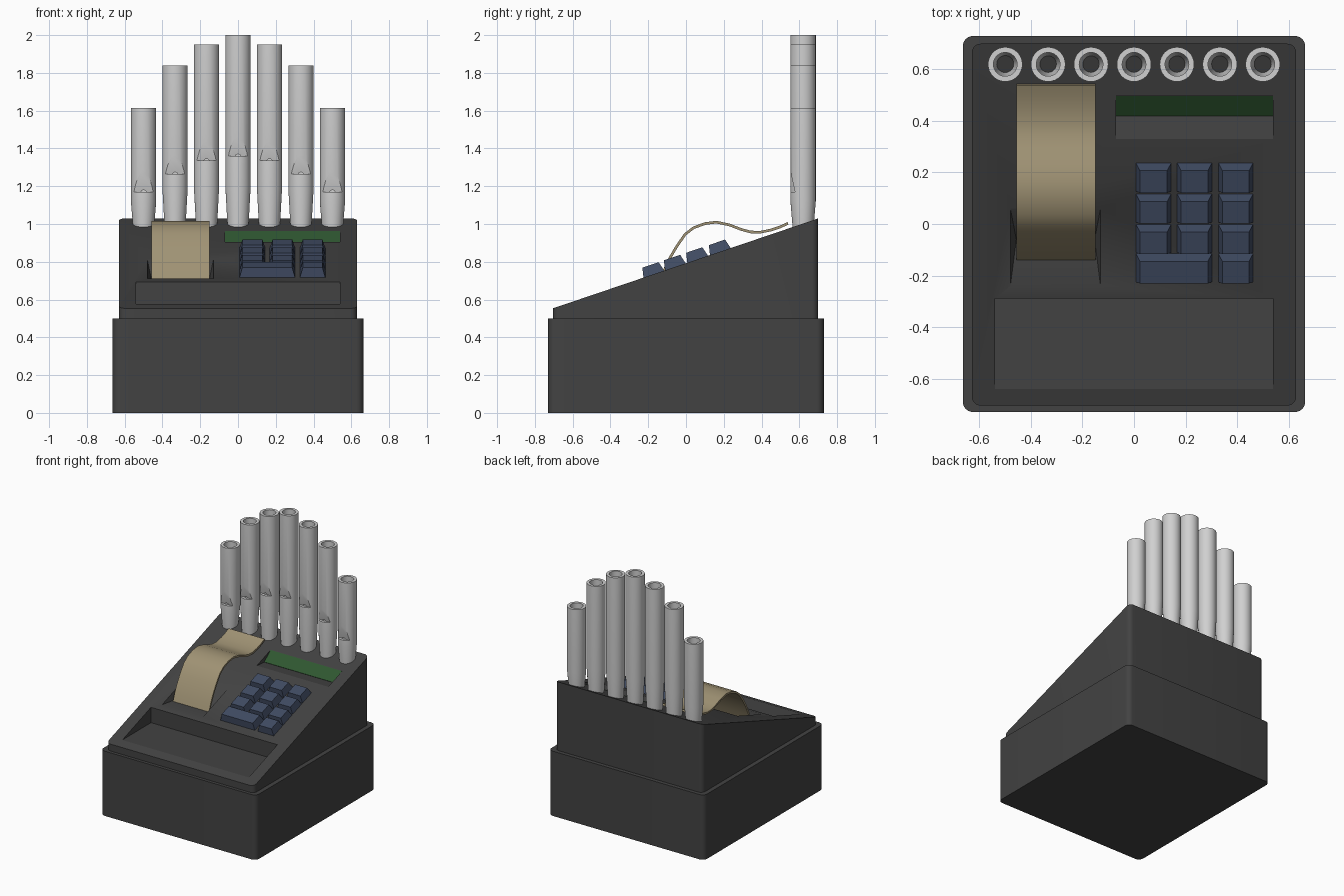
import bpy, bmesh, math
from mathutils import Vector

if "Cube" in bpy.data.objects:
    bpy.data.objects.remove(bpy.data.objects["Cube"])


def material(name, rgb):
    m = bpy.data.materials.new(name)
    m.diffuse_color = (*rgb, 1)
    m.use_nodes = True
    m.node_tree.nodes["Principled BSDF"].inputs["Base Color"].default_value = m.diffuse_color
    return m


CASE = material("charcoal", (0.055, 0.055, 0.055))
PIPE = material("light_grey", (0.63, 0.63, 0.63))
PAPER = material("tan_paper", (0.35, 0.29, 0.175))
KEY = material("slate_blue", (0.052, 0.072, 0.125))
SCREEN = material("screen_green", (0.028, 0.095, 0.03))


def slope(y):
    """Height of the sloped console top."""
    return 0.555 + 0.339 * (y + 0.7)


def finish(bm, name, mat=None):
    bmesh.ops.recalc_face_normals(bm, faces=bm.faces)
    me = bpy.data.meshes.new(name)
    bm.to_mesh(me)
    bm.free()
    ob = bpy.data.objects.new(name, me)
    bpy.context.collection.objects.link(ob)
    if mat:
        me.materials.append(mat)
    return ob


def skin(rings, closed=False):
    """Join rings of points with quads; cap the ends unless closed."""
    bm = bmesh.new()
    vs = [[bm.verts.new(p) for p in r] for r in rings]
    n = len(vs[0])
    for k in range(len(vs) if closed else len(vs) - 1):
        a, b = vs[k], vs[(k + 1) % len(vs)]
        for i in range(n):
            j = (i + 1) % n
            bm.faces.new((a[i], a[j], b[j], b[i]))
    if not closed:
        bm.faces.new(vs[0])
        bm.faces.new(vs[-1])
    return bm


def x_prism(name, profile, x0, x1, mat=None):
    """Extrude a (y, z) outline along x."""
    return finish(skin([[(x, y, z) for y, z in profile] for x in (x0, x1)]), name, mat)


def rounded_block(name, hx, y0, y1, r, z0, top):
    """Block with rounded upright corners; top is a height function of y."""
    pts = []
    for q, (cx, cy) in enumerate([(hx - r, y1 - r), (r - hx, y1 - r),
                                  (r - hx, y0 + r), (hx - r, y0 + r)]):
        for i in range(7):
            a = math.radians(90 * q + 15 * i)
            pts.append((cx + r * math.cos(a), cy + r * math.sin(a)))
    return finish(skin([[(x, y, z0) for x, y in pts],
                        [(x, y, top(y)) for x, y in pts]]), name, CASE)


def carve(ob, cutters):
    """Subtract the cutters, then remove them."""
    for c in cutters:
        c.hide_render = True
        m = ob.modifiers.new("cut", 'BOOLEAN')
        m.operation, m.solver, m.object = 'DIFFERENCE', 'EXACT', c
    dg = bpy.context.evaluated_depsgraph_get()
    me = bpy.data.meshes.new_from_object(ob.evaluated_get(dg))
    ob.modifiers.clear()
    ob.data = me
    for c in cutters:
        bpy.data.objects.remove(c)


def smooth(ob):
    bpy.ops.object.select_all(action='DESELECT')
    ob.select_set(True)
    bpy.context.view_layer.objects.active = ob
    bpy.ops.object.shade_smooth_by_angle(angle=math.radians(30))


# Cabinet: lower base and sloped console
base = rounded_block("base", 0.665, -0.73, 0.73, 0.04, 0, lambda y: 0.5)
console = rounded_block("console", 0.63, -0.705, 0.70, 0.035, 0.45, slope)

# Recesses in the console: front tray, display well, paper slot
tray = x_prism("tray_cutter", [(-0.64, slope(-0.64)), (-0.29, slope(-0.64)),
                               (-0.29, 0.9), (-0.64, 0.9)], -0.54, 0.54)
well = x_prism("display_cutter", [(0.33, slope(0.33)), (0.42, 0.897), (0.5, slope(0.5)),
                                  (0.5, 1.1), (0.33, 1.1)], -0.07, 0.54)
bm = bmesh.new()
for x, xi in ((-0.48, -0.457), (-0.13, -0.153)):
    for y in (-0.24, 0.06):
        bm.verts.new((x, y, slope(y)))
        bm.verts.new((x, y, slope(y) + 0.2))
    bm.verts.new((xi, -0.06, 0.70))
bmesh.ops.convex_hull(bm, input=bm.verts)
slot = finish(bm, "slot_cutter")
carve(console, [tray, well, slot])
smooth(base)
smooth(console)

# Display screen on the tilted back of its well
x_prism("display_screen", [(0.419, 0.899), (0.421, 0.893), (0.5, slope(0.5) - 0.006),
                           (0.497, slope(0.5))], -0.069, 0.539, SCREEN)

# Paper strip curling out of the slot
path = [(-0.135, 0.70), (-0.115, 0.755), (-0.085, 0.82), (-0.05, 0.88), (-0.005, 0.945),
        (0.04, 0.98), (0.10, 1.002), (0.16, 1.01), (0.23, 0.995), (0.29, 0.972),
        (0.34, 0.958), (0.39, 0.956), (0.45, 0.968), (0.5, 0.985), (0.54, 1.004)]
path = [Vector(p) for p in path]
rings = []
for i, p in enumerate(path):
    d = (path[min(i + 1, len(path) - 1)] - path[max(i - 1, 0)]).normalized()
    o = Vector((-d.y, d.x)) * 0.007
    a, b = p + o, p - o
    rings.append([(-0.457, *a), (-0.15, *a), (-0.15, *b), (-0.457, *b)])
smooth(finish(skin(rings), "paper_strip", PAPER))


# Keypad
def key(name, x0, x1, y):
    def ring(inset, ya, yb, h):
        return [(x0 + inset, ya, slope(ya) + h), (x1 - inset, ya, slope(ya) + h),
                (x1 - inset, yb, slope(yb) + h), (x0 + inset, yb, slope(yb) + h)]
    finish(skin([ring(0, y + 0.003, y + 0.117, -0.01),
                 ring(0.018, y - 0.004, y + 0.082, 0.055)]), name, KEY)


columns = [(0.005, 0.147), (0.165, 0.305), (0.325, 0.465)]
for r, y in enumerate((0.125, 0.005, -0.113, -0.227)):
    row = columns if r < 3 else [(0.005, 0.305), columns[2]]
    for c, (x0, x1) in enumerate(row):
        key(f"key_{r}_{c}", x0, x1, y)

# Organ pipes: (top, mouth bottom, mouth top, foot top), centre outwards
PY, R = 0.62, 0.067
sizes = [(2.0, 1.36, 1.465, 1.2), (1.95, 1.335, 1.44, 1.2),
         (1.84, 1.265, 1.365, 1.19), (1.615, 1.17, 1.28, 1.12)]
for k in range(-3, 4):
    top, m0, m1, foot = sizes[abs(k)]
    x = k / 6
    profile = [(0.055, 0.975), (R, foot), (R, top), (0.046, top), (0.046, foot), (0.03, 0.975)]
    rings = [[(x + r * math.cos(math.tau * i / 32), PY + r * math.sin(math.tau * i / 32), z)
              for i in range(32)] for r, z in profile]
    pipe = finish(skin(rings, closed=True), f"organ_pipe_{k + 4}", PIPE)
    mouth = x_prism("mouth_cutter", [(PY - 0.1, m0), (PY - 0.0435, m0), (PY - R - 0.0005, m1),
                                     (PY - 0.1, m1)], x - 0.08, x + 0.08)
    carve(pipe, [mouth])
    smooth(pipe)
